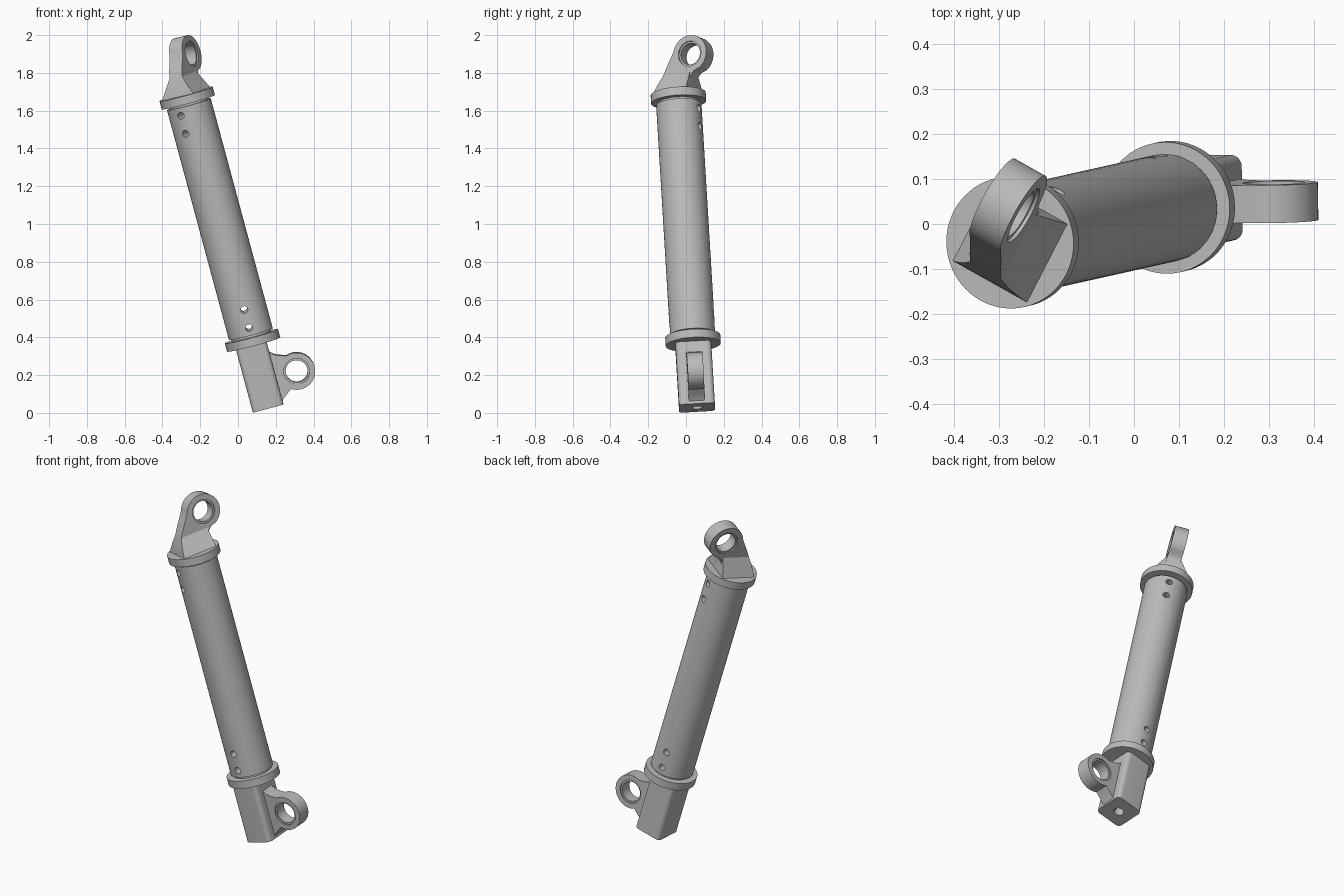
import bpy, bmesh, math
from mathutils import Matrix, Vector

cube = bpy.data.objects.get("Cube")
if cube:
    bpy.data.objects.remove(cube, do_unlink=True)

steel = bpy.data.materials.new("plain_grey")
steel.use_nodes = True
GREY = (0.5, 0.5, 0.5, 1)
steel.diffuse_color = GREY
steel.node_tree.nodes["Principled BSDF"].inputs["Base Color"].default_value = GREY

# Leaning frame of the strut: origin at the lower collar, z along the tube
axis = Vector((-0.26, -0.058, 0.964)).normalized()
side = Vector((0.965, 0, 0.26))
side = (side - axis * side.dot(axis)).normalized()
LOWER = Matrix((side, axis.cross(side), axis)).transposed().to_4x4()
LOWER.translation = (0.077, 0.037, 0.384)
LENGTH = 1.331
TWIST = Matrix.Rotation(math.radians(-28.7), 4, 'Z')
UPPER = LOWER @ Matrix.Translation((0, 0, LENGTH)) @ TWIST
ALONG_Y = Matrix.Rotation(math.pi / 2, 4, 'X')
ALONG_X = Matrix.Rotation(math.pi / 2, 4, 'Y')


def make(name, bm, frame):
    bmesh.ops.recalc_face_normals(bm, faces=bm.faces)
    mesh = bpy.data.meshes.new(name)
    bm.to_mesh(mesh)
    bm.free()
    mesh.materials.append(steel)
    obj = bpy.data.objects.new(name, mesh)
    bpy.context.collection.objects.link(obj)
    obj.matrix_world = frame
    return obj


def cylinder(name, radius, depth, centre, frame, turn=Matrix(), sides=64):
    bm = bmesh.new()
    bmesh.ops.create_cone(bm, cap_ends=True, segments=sides, radius1=radius,
                          radius2=radius, depth=depth,
                          matrix=Matrix.Translation(centre) @ turn)
    return make(name, bm, frame)


def prism(name, outline, low, high, place, frame):
    """Extrude an outline from low to high; place(a, b, t) gives each point."""
    bm = bmesh.new()
    ends = [[bm.verts.new(place(a, b, t)) for a, b in outline] for t in (low, high)]
    for end in ends:
        bm.faces.new(end)
    for i in range(len(outline)):
        j = (i + 1) % len(outline)
        bm.faces.new((ends[0][i], ends[0][j], ends[1][j], ends[1][i]))
    return make(name, bm, frame)


def arc(centre, radius, start, stop, steps=36):
    angles = [math.radians(start + (stop - start) * i / steps) for i in range(steps + 1)]
    return [(centre[0] + radius * math.cos(a), centre[1] + radius * math.sin(a))
            for a in angles]


def drill(obj, cutters):
    for cutter in cutters:
        cutter.hide_render = True
        mod = obj.modifiers.new("hole", 'BOOLEAN')
        mod.operation, mod.solver, mod.object = 'DIFFERENCE', 'EXACT', cutter
    bpy.context.view_layer.update()
    graph = bpy.context.evaluated_depsgraph_get()
    cut = bpy.data.meshes.new_from_object(obj.evaluated_get(graph))
    obj.modifiers.clear()
    obj.data = cut
    for cutter in cutters:
        bpy.data.objects.remove(cutter, do_unlink=True)


def eye_cutters(centre, direction, half, frame, turn):
    """A through hole with a shallow recess on each face."""
    centre, direction = Vector(centre), Vector(direction)
    return [cylinder("cutter", 0.058, 0.3, centre, frame, turn)] + [
        cylinder("cutter", 0.068, 0.016, centre + direction * half * s, frame, turn)
        for s in (-1, 1)]


# Tube with two pairs of cross holes, and narrow necks under the collars
GAP = 0.034
tube = cylinder("main_tube", 0.12, LENGTH - 2 * GAP, (0, 0, LENGTH / 2), LOWER)
holes = [cylinder("cutter", 0.019, 0.4, (0, 0, s * z), frame, ALONG_Y, 24)
         for frame, s in ((LOWER, 1), (UPPER, -1)) for z in (0.076, 0.175)]
drill(tube, holes)
parts = [tube]
for label, frame, s in (("lower", LOWER, 1), ("upper", UPPER, -1)):
    parts.append(cylinder(label + "_neck", 0.108, 0.05, (0, 0, s * 0.025), frame))
    parts.append(cylinder(label + "_collar", 0.146, 0.045, (0, 0, 0), frame))

# Lower block: rounded rectangle with a hole in its end
r, x0, x1, w = 0.025, -0.098, 0.07, 0.095
outline = []
for cx, cy, a in ((x1 - r, w - r, 0), (x0 + r, w - r, 90),
                  (x0 + r, r - w, 180), (x1 - r, r - w, 270)):
    outline += arc((cx, cy), r, a, a + 90, 8)
block = prism("lower_block", outline, -0.366, 0, lambda a, b, t: (a, b, t), LOWER)
drill(block, [cylinder("cutter", 0.028, 0.2, (-0.014, 0, -0.366), LOWER, sides=32)])
parts.append(block)

# Lower eye: round lug with concave fillets into the block
eye = (0.183, -0.217)
outline = arc(eye, 0.098, -122, 108) + [(0.13, -0.117), (0.105, -0.108), (0.085, -0.097),
                                        (0.07, -0.082), (0, -0.08), (0, -0.35),
                                        (0.07, -0.35), (0.08, -0.338), (0.1, -0.322)]
lug = prism("lower_eye", outline, -0.042, 0.042, lambda a, b, t: (a, t, b), LOWER)
drill(lug, eye_cutters((eye[0], 0, eye[1]), (0, 1, 0), 0.042, LOWER, ALONG_Y))
parts.append(lug)

# Upper eye: leaning lug that sweeps up from the collar
eye = (0.104, 0.217)
outline = arc(eye, 0.1, -58, 165) + [(-0.015, 0.205), (-0.04, 0.165), (-0.062, 0.125),
                                     (-0.08, 0.085), (-0.093, 0.045), (-0.1, 0.015),
                                     (0.1, 0.015), (0.1, 0.08), (0.108, 0.105),
                                     (0.125, 0.122)]
lug = prism("upper_eye", outline, -0.04, 0.04, lambda a, b, t: (t, a, b), UPPER)
drill(lug, eye_cutters((0, eye[0], eye[1]), (1, 0, 0), 0.04, UPPER, ALONG_X))
parts.append(lug)

# Upper foot: sloping flanks that spread the lug onto the collar
outline = [(-0.1, 0.015), (-0.093, 0.045), (-0.08, 0.085), (-0.062, 0.125),
           (0.1, 0.125), (0.1, 0.015)]


def flank(a, b, t):
    return (t * (0.1 - 0.062 * (b - 0.015) / 0.11), a, b)


parts.append(prism("upper_foot", outline, -1, 1, flank, UPPER))

# Smooth the round surfaces and keep the edges sharp
for part in parts:
    bpy.ops.object.select_all(action='DESELECT')
    part.select_set(True)
    bpy.context.view_layer.objects.active = part
    bpy.ops.object.shade_smooth_by_angle(angle=math.radians(30))
